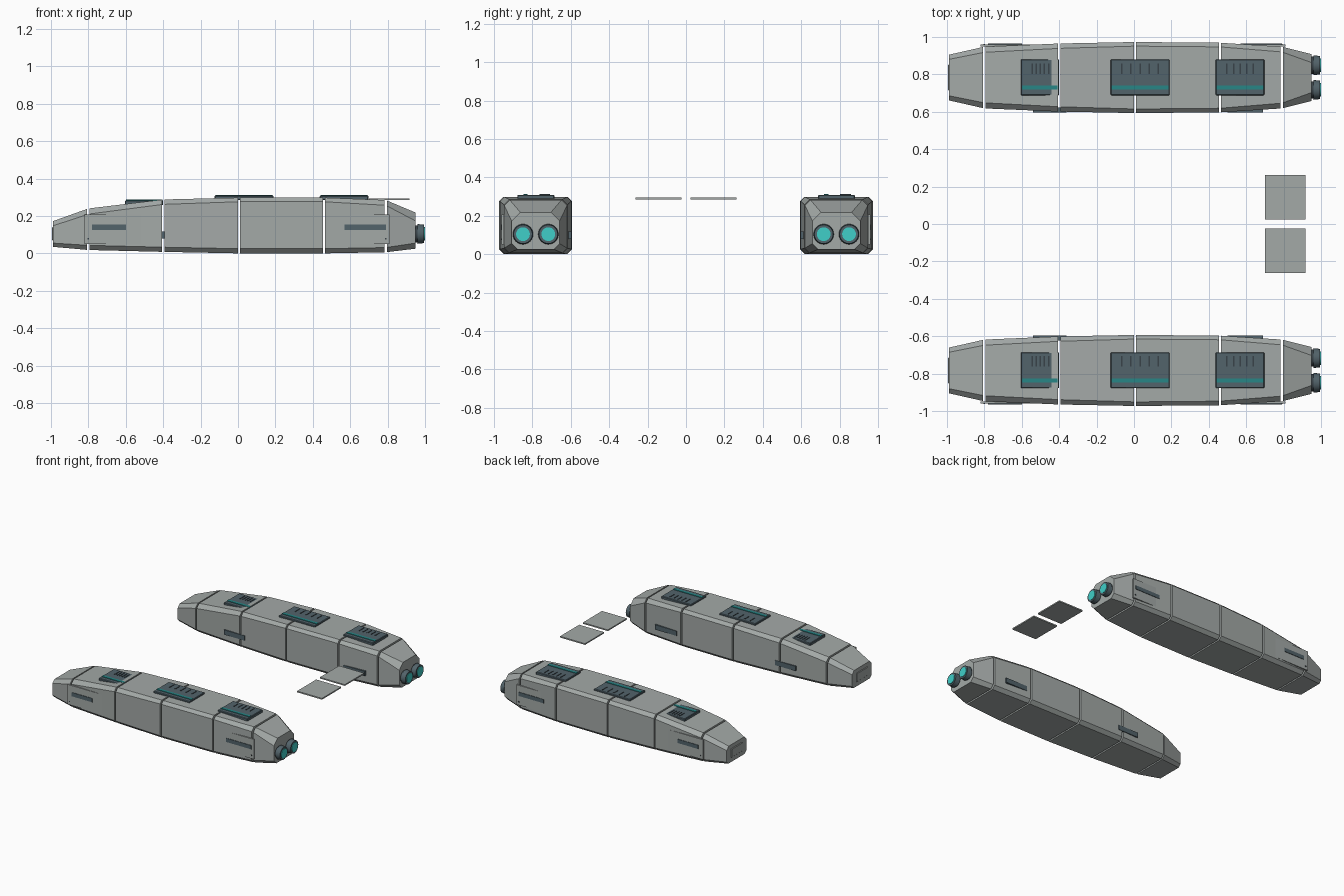
import bpy, bmesh, math

if "Cube" in bpy.data.objects:
    bpy.data.objects.remove(bpy.data.objects["Cube"], do_unlink=True)


def material(name, rgb):
    m = bpy.data.materials.new(name)
    m.use_nodes = True
    m.diffuse_color = (*rgb, 1)
    m.node_tree.nodes["Principled BSDF"].inputs["Base Color"].default_value = (*rgb, 1)
    return m


GREY = material("hull grey", (0.37, 0.40, 0.39))
SLATE = material("panel slate", (0.085, 0.125, 0.145))
DARK = material("dark metal", (0.04, 0.055, 0.065))
TEAL = material("teal trim", (0.02, 0.24, 0.24))
GLOW = material("engine glow", (0.05, 0.62, 0.58))


def finish(bm, name, mat):
    bmesh.ops.recalc_face_normals(bm, faces=bm.faces[:])
    me = bpy.data.meshes.new(name)
    bm.to_mesh(me)
    bm.free()
    me.materials.append(mat)
    ob = bpy.data.objects.new(name, me)
    bpy.context.collection.objects.link(ob)
    return ob


def box(name, x, y, z, mat, bevel=0):
    """Box from (low, high) ranges."""
    bm = bmesh.new()
    bmesh.ops.create_cube(bm, size=1)
    for v in bm.verts:
        v.co = [(a + b) / 2 + c * abs(b - a) for (a, b), c in zip((x, y, z), v.co)]
    ob = finish(bm, name, mat)
    if bevel:
        mod = ob.modifiers.new("bevel", "BEVEL")
        mod.width, mod.segments = bevel, 1
    return ob


# Hull stations: x, half width, bottom, top, top chamfer, bottom chamfer
STATIONS = [
    (-0.99, 0.122, 0.035, 0.172, 0.025, 0.02),
    (-0.80, 0.165, 0.018, 0.240, 0.030, 0.025),
    (-0.40, 0.182, 0.008, 0.288, 0.026, 0.025),
    (0.005, 0.190, 0.000, 0.298, 0.022, 0.025),
    (0.46, 0.186, 0.000, 0.298, 0.022, 0.025),
    (0.79, 0.165, 0.006, 0.285, 0.028, 0.025),
    (0.95, 0.125, 0.025, 0.218, 0.045, 0.03),
]


def hull_segment(name, cy, a, b, gap_a, gap_b):
    bm = bmesh.new()
    rings = []
    for t in (gap_a / (b[0] - a[0]), 1 - gap_b / (b[0] - a[0])):
        x, w, lo, hi, ct, cb = [p + (q - p) * t for p, q in zip(a, b)]
        half = [(w - cb, lo), (w, lo + cb), (w, hi - ct), (w - ct, hi)]
        loop = half + [(-y, z) for y, z in reversed(half)]
        rings.append([bm.verts.new((x, cy + y, z)) for y, z in loop])
    n = len(rings[0])
    for i in range(n):
        j = (i + 1) % n
        bm.faces.new((rings[0][i], rings[0][j], rings[1][j], rings[1][i]))
    for r in rings:
        bm.faces.new(r)
    finish(bm, name, GREY)


def cylinder(name, x0, x1, y, z, r0, r1, mat):
    bpy.ops.mesh.primitive_cone_add(vertices=24, radius1=r0, radius2=r1, depth=x1 - x0,
                                    location=((x0 + x1) / 2, y, z),
                                    rotation=(0, math.pi / 2, 0))
    ob = bpy.context.object
    ob.name = name
    ob.data.materials.append(mat)
    bpy.ops.object.shade_smooth_by_angle()


def build_hull(tag, side):
    cy = side * 0.783
    last = len(STATIONS) - 2
    for i in range(last + 1):
        hull_segment(f"{tag}_hull_segment_{i + 1}", cy, STATIONS[i], STATIONS[i + 1],
                     0.006 if i else 0, 0.006 if i < last else 0)

    # Nose cap plate
    box(f"{tag}_nose_plate", (-0.995, -0.985), (cy - 0.07, cy + 0.07), (0.07, 0.14), GREY, 0.004)

    # Deck panels with teal strip and louvres
    for k, (x0, x1, top) in enumerate([(-0.605, -0.40, 0.283), (-0.125, 0.19, 0.309),
                                       (0.437, 0.697, 0.309)]):
        name = f"{tag}_deck_panel_{k + 1}"
        box(name, (x0, x1), (cy - 0.095, cy + 0.097), (top - 0.025, top), SLATE, 0.004)
        box(name + "_strip", (x0 + 0.005, x1 - 0.005), (cy - 0.064, cy - 0.042),
            (top - 0.01, top + 0.004), TEAL)
        for s in range(5):
            sx = x0 + 0.06 + s * (0.022 if k == 0 else (x1 - x0 - 0.12) / 4)
            box(f"{name}_louvre_{s + 1}", (sx - 0.004, sx + 0.004), (cy + 0.02, cy + 0.076),
                (top - 0.01, top + 0.003), DARK)

    # Outer access plates, each with a vent and corner bolts
    face = side * 0.960
    for k, (x0, x1, v0, v1) in enumerate([(-0.82, -0.41, -0.78, -0.60),
                                          (0.52, 0.81, 0.57, 0.79)]):
        name = f"{tag}_access_plate_{k + 1}"
        box(name, (x0, x1), (face - side * 0.012, face), (0.05, 0.207), GREY)
        box(name + "_vent", (v0, v1), (face - side * 0.005, face + side * 0.004),
            (0.125, 0.155), SLATE)
        for bx in (x0 + 0.02, x1 - 0.02):
            box(name + "_bolt", (bx - 0.004, bx + 0.004), (face, face + side * 0.003),
                (0.073, 0.081), DARK)

    # Vents on the inner flank
    inner = side * 0.600
    for k, (x0, x1) in enumerate([(-0.54, -0.36), (0.50, 0.69)]):
        box(f"{tag}_inner_vent_{k + 1}", (x0, x1), (inner - side * 0.003, inner + side * 0.022),
            (0.08, 0.118), SLATE)

    # Twin engines
    for e in (-1, 1):
        y = cy + e * 0.066
        name = f"{tag}_engine_{'left' if e > 0 else 'right'}"
        cylinder(name + "_collar", 0.94, 0.962, y, 0.104, 0.046, 0.046, DARK)
        cylinder(name + "_nozzle", 0.96, 0.995, y, 0.104, 0.053, 0.049, SLATE)
        cylinder(name + "_glow", 0.985, 0.999, y, 0.104, 0.036, 0.036, GLOW)


for tag, side in (("front", -1), ("rear", 1)):
    build_hull(tag, side)
    # Free-floating thin panel between the hulls
    box(f"{tag}_floating_panel", (0.70, 0.918), (side * 0.023, side * 0.262), (0.284, 0.294), GREY)
